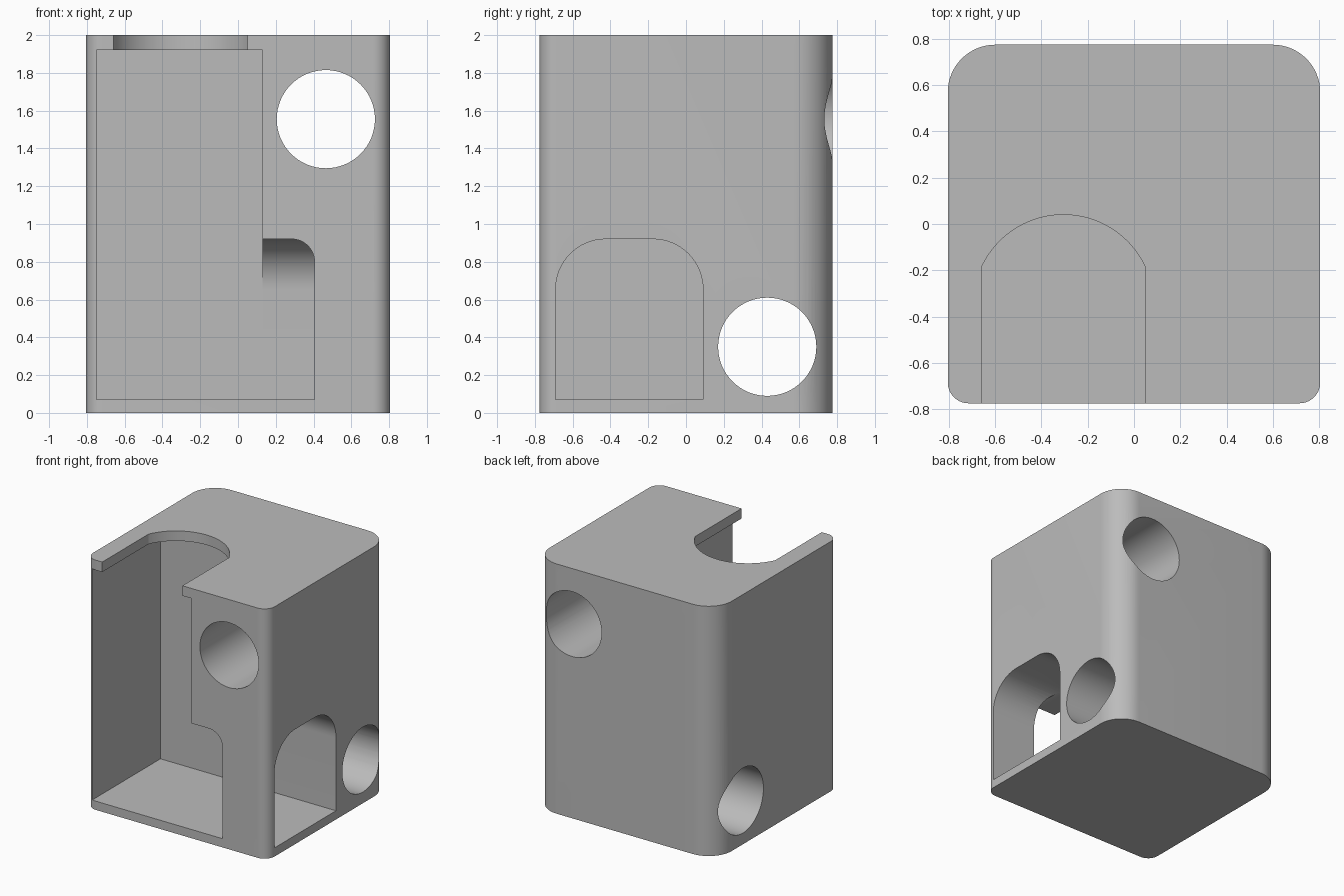
import bpy, bmesh, math
from mathutils import Vector

if "Cube" in bpy.data.objects:
    bpy.data.objects.remove(bpy.data.objects["Cube"], do_unlink=True)

# One plain grey for the whole housing
grey = bpy.data.materials.new("plain grey")
grey.use_nodes = True
colour = (0.5, 0.5, 0.5, 1)
grey.diffuse_color = colour
for node in grey.node_tree.nodes:
    if node.type == "BSDF_PRINCIPLED":
        node.inputs["Base Color"].default_value = colour


def arc(cx, cy, r, start, end, steps):
    """Points along an arc, angles in degrees."""
    angles = [math.radians(start + (end - start) * i / steps) for i in range(steps + 1)]
    return [(cx + r * math.cos(t), cy + r * math.sin(t)) for t in angles]


def rounded_box(a0, a1, b0, b1, low_r=0, high_r=0, steps=16):
    """Counter-clockwise rectangle with separate radii for its low and high corners."""
    points = []
    corners = ((a0, b0, 1, 1, low_r, 180), (a1, b0, -1, 1, low_r, 270),
               (a1, b1, -1, -1, high_r, 0), (a0, b1, 1, -1, high_r, 90))
    for a, b, sa, sb, r, start in corners:
        if r:
            points += arc(a + sa * r, b + sb * r, r, start, start + 90, steps)
        else:
            points.append((a, b))
    return points


def prism(name, outline, axis, low, high):
    """Extrude a 2D outline along x, y or z."""
    place = {"x": lambda a, b, h: (h, a, b),
             "y": lambda a, b, h: (a, h, b),
             "z": lambda a, b, h: (a, b, h)}[axis]
    bm = bmesh.new()
    face = bm.faces.new([bm.verts.new(place(a, b, low)) for a, b in outline])
    side = bmesh.ops.extrude_face_region(bm, geom=[face])
    moved = [v for v in side["geom"] if isinstance(v, bmesh.types.BMVert)]
    bmesh.ops.translate(bm, verts=moved, vec=Vector(place(0, 0, high - low)))
    bmesh.ops.recalc_face_normals(bm, faces=bm.faces)
    mesh = bpy.data.meshes.new(name)
    bm.to_mesh(mesh)
    bm.free()
    mesh.materials.append(grey)
    obj = bpy.data.objects.new(name, mesh)
    bpy.context.collection.objects.link(obj)
    return obj


# Solid block: tight front corners, generous back corners
housing = prism("housing", rounded_box(-0.805, 0.805, -0.775, 0.775, 0.09, 0.205),
                "z", 0, 2)

# Round-ended notch in the roof
half = math.degrees(math.acos(0.355 / 0.39))
notch = [(-0.66, -1), (0.05, -1)] + arc(-0.305, -0.35, 0.39, half, 180 - half, 40)

cutters = [
    prism("main_cavity", rounded_box(-0.75, 0.13, 0.07, 1.92), "y", -1, 0.09),
    prism("roof_notch", notch, "z", 1.8, 2.2),
    prism("side_arch", rounded_box(-0.69, 0.09, 0.07, 0.92, 0, 0.265), "x", 0, 1),
    prism("front_slot", rounded_box(-0.2, 0.405, 0.07, 0.92, 0, 0.12), "y", -1, -0.35),
    prism("front_bore", arc(0.465, 1.555, 0.26, 0, 354.375, 63), "y", -1, 1),
    prism("side_bore", arc(0.43, 0.35, 0.26, 0, 354.375, 63), "x", -1, 1),
]

# Cut every opening, then discard the cutters
bpy.context.view_layer.objects.active = housing
for cutter in cutters:
    cutter.hide_render = True
    mod = housing.modifiers.new(cutter.name, "BOOLEAN")
    mod.operation = "DIFFERENCE"
    mod.solver = "EXACT"
    mod.object = cutter
    bpy.ops.object.modifier_apply(modifier=mod.name)
    bpy.data.objects.remove(cutter, do_unlink=True)

# Smooth the curved walls, keep the rims crisp
for obj in bpy.context.selected_objects:
    obj.select_set(False)
housing.select_set(True)
bpy.ops.object.shade_smooth_by_angle(angle=math.radians(20))
